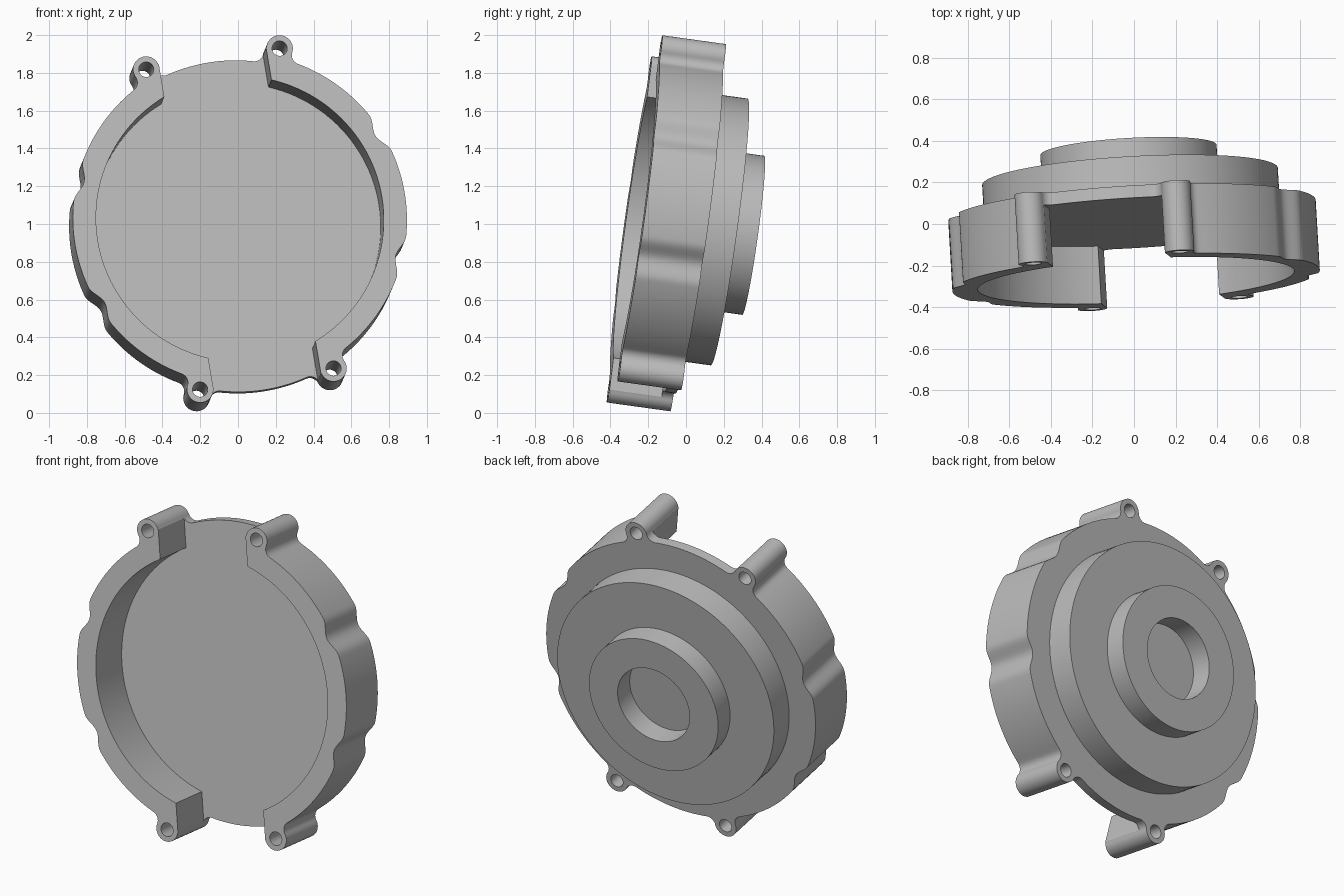
import bpy, bmesh
from math import pi, sin, cos, acos, atan2, radians
from mathutils import Matrix, Vector

cube = bpy.data.objects.get("Cube")
if cube:
    bpy.data.objects.remove(cube, do_unlink=True)

# Local frame: x across the gap, y along the axis towards the back, z along the gap
RIM, POCKET, GAP = 0.886, 0.763, 0.288
BOSS_AT, BOSS, HOLE, FILLET = 0.937, 0.07, 0.04, 0.05
FLOOR, BACK, STEP, HUB = 0.28, 0.34, 0.506, 0.635
SECTOR = pi / 8

grey = bpy.data.materials.new("plain grey")
grey.use_nodes = True
grey.diffuse_color = (0.5, 0.5, 0.5, 1)
grey.node_tree.nodes["Principled BSDF"].inputs["Base Color"].default_value = (0.5, 0.5, 0.5, 1)


def arc(cx, cy, r, a, b, n):
    return [(cx + r * cos(a + (b - a) * i / n), cy + r * sin(a + (b - a) * i / n))
            for i in range(n + 1)]


def prism(name, pts, y0, y1):
    """Extrude an (x, z) outline along y."""
    bm = bmesh.new()
    face = bm.faces.new([bm.verts.new((x, y0, z)) for x, z in pts])
    ext = bmesh.ops.extrude_face_region(bm, geom=[face], use_keep_orig=True)["geom"]
    moved = [v for v in ext if isinstance(v, bmesh.types.BMVert)]
    bmesh.ops.translate(bm, verts=moved, vec=(0, y1 - y0, 0))
    bmesh.ops.recalc_face_normals(bm, faces=bm.faces)
    mesh = bpy.data.meshes.new(name)
    bm.to_mesh(mesh)
    bm.free()
    mesh.materials.append(grey)
    obj = bpy.data.objects.new(name, mesh)
    bpy.context.collection.objects.link(obj)
    return obj


def disc(name, r, y0, y1, cx=0, cz=0, n=128):
    return prism(name, arc(cx, cz, r, 0, 2 * pi, n)[:-1], y0, y1)


def combine(obj, tool, operation):
    """Apply a boolean and remove the tool."""
    bpy.context.view_layer.objects.active = obj
    mod = obj.modifiers.new("boolean", "BOOLEAN")
    mod.operation, mod.object, mod.solver = operation, tool, "EXACT"
    bpy.ops.object.modifier_apply(modifier=mod.name)
    bpy.data.objects.remove(tool, do_unlink=True)


# Half outlines of one sector, with the feature on the first axis
def boss_half():
    d, e = RIM + FILLET, BOSS + FILLET
    phi = acos((d * d + BOSS_AT ** 2 - e * e) / (2 * d * BOSS_AT))
    fx, fy = d * cos(phi), d * sin(phi)
    alpha = atan2(fy, fx - BOSS_AT)
    return (arc(BOSS_AT, 0, BOSS, 0, alpha, 12)
            + arc(fx, fy, FILLET, alpha + pi, phi + pi, 8)[1:]
            + arc(0, 0, RIM, phi, SECTOR, 10)[1:])


def notch_half():
    width = radians(7.5)
    pts = []
    for i in range(25):
        t = SECTOR * i / 24
        r = RIM - (0.038 * cos(t / width * pi / 2) ** 2 if t < width else 0)
        pts.append((r * cos(t), r * sin(t)))
    return pts


# Outer outline: four screw bosses and four shallow notches
outline, boss_angles = [], []
for k in range(8):
    turn = SECTOR * (2 * k + 1)
    is_boss = k % 4 in (1, 2)
    half = boss_half() if is_boss else notch_half()
    if is_boss:
        boss_angles.append(turn)
    whole = [(x, -y) for x, y in reversed(half[1:])] + half[:-1]
    outline += [(x * cos(turn) - y * sin(turn), x * sin(turn) + y * cos(turn)) for x, y in whole]

cover = prism("housing_cover", outline, 0, BACK)

# Round pocket and the gap across the rim
combine(cover, disc("pocket_cutter", POCKET, -0.1, FLOOR), "DIFFERENCE")
strip = [(-GAP, -1.2), (GAP, -1.2), (GAP, 1.2), (-GAP, 1.2)]
combine(cover, prism("gap_cutter", strip, -0.1, FLOOR), "DIFFERENCE")

# Stepped hub on the back with a blind bore
combine(cover, disc("back_step", 0.713, FLOOR + 0.03, STEP), "UNION")
combine(cover, disc("back_hub", 0.425, STEP - 0.05, HUB), "UNION")
combine(cover, disc("bore_cutter", 0.237, STEP - 0.002, HUB + 0.1), "DIFFERENCE")

# Screw holes through the bosses
for t in boss_angles:
    hole = disc("hole_cutter", HOLE, -0.1, BACK + 0.1, BOSS_AT * cos(t), BOSS_AT * sin(t), 32)
    combine(cover, hole, "DIFFERENCE")

# Tilt the axis, roll about it and place the cover
axis = Vector((-0.058, 0.99, -0.137)).normalized()
side = (Vector((1, 0, 0)) - axis * axis.x).normalized()
up = side.cross(axis)
roll = radians(9.5)
u = side * cos(roll) + up * sin(roll)
v = up * cos(roll) - side * sin(roll)
frame = Matrix((u, axis, v)).transposed().to_4x4()
cover.data.transform(Matrix.Translation((0.01, -0.272, 1.027)) @ frame)

bpy.ops.object.select_all(action="DESELECT")
cover.select_set(True)
bpy.context.view_layer.objects.active = cover
bpy.ops.object.shade_smooth_by_angle(angle=radians(30))
